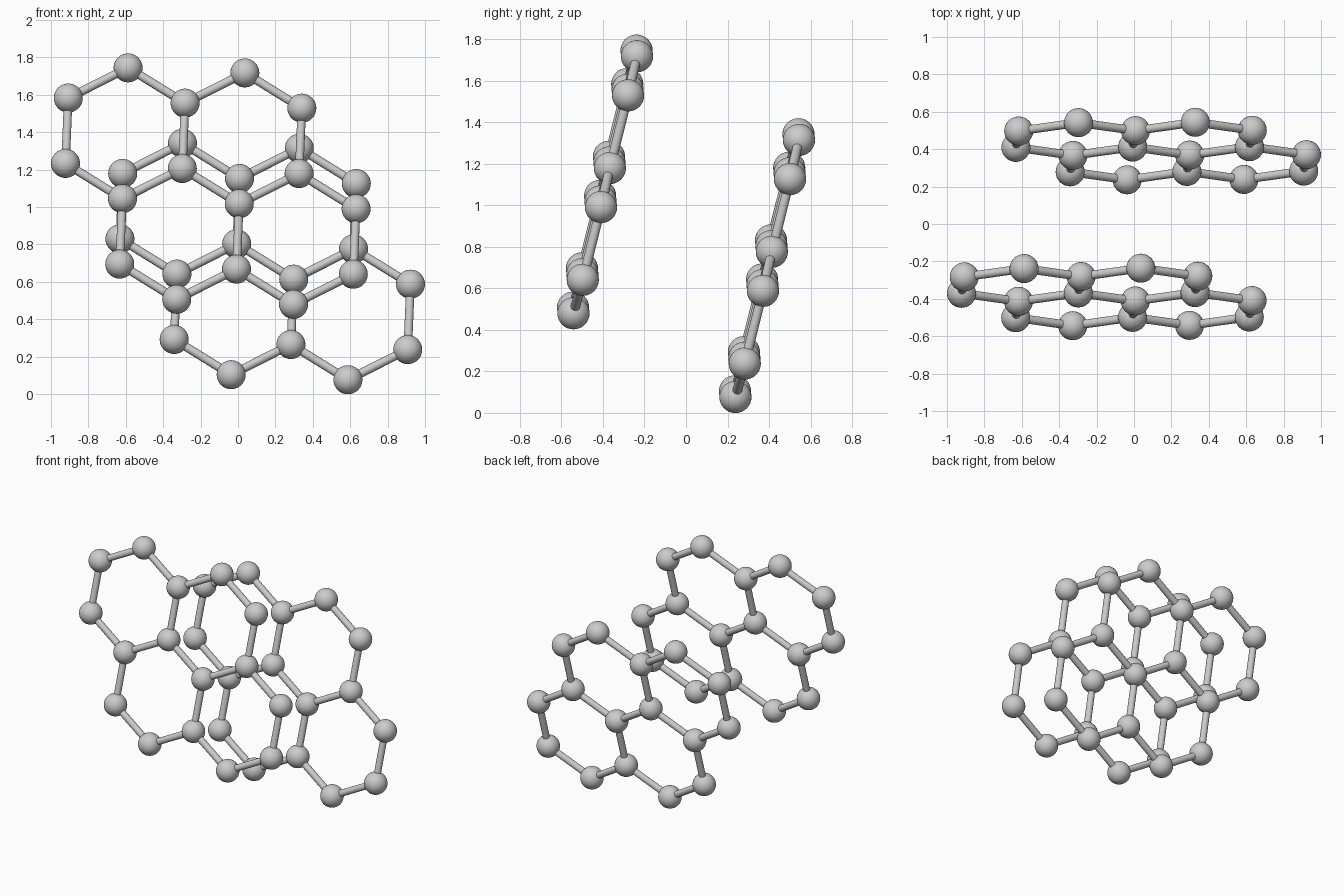
import bpy, bmesh, math
from mathutils import Vector, Matrix

if "Cube" in bpy.data.objects:
    bpy.data.objects.remove(bpy.data.objects["Cube"])

PITCH = 0.625                  # distance between ring centres
BOND = PITCH / math.sqrt(3)    # ring radius = bond length
ATOM_R, BOND_R = 0.0775, 0.023

# Tilted sheet plane: U runs along the rows, V runs up the sheet
normal = Vector((-0.014, 1, -0.25)).normalized()
U = Vector((0.623, 0.002, -0.027))
U = (U - normal * U.dot(normal)).normalized()
V = U.cross(normal)

# Four fused rings arranged as a parallelogram
h = PITCH * math.sqrt(3) / 4
RINGS = [(-0.75 * PITCH, h), (0.25 * PITCH, h), (-0.25 * PITCH, -h), (0.75 * PITCH, -h)]


def sheet_layout():
    """Unique atoms and bonds of the fused rings, in sheet coordinates."""
    atoms, bonds = {}, set()
    for cx, cy in RINGS:
        keys = []
        for k in range(6):
            a = math.radians(30 + 60 * k)
            p = (cx + BOND * math.cos(a), cy + BOND * math.sin(a))
            key = (round(p[0] * 100), round(p[1] * 100))
            key = next((q for q in atoms if abs(q[0] - key[0]) < 3 and abs(q[1] - key[1]) < 3), key)
            atoms.setdefault(key, p)
            keys.append(key)
        for k in range(6):
            bonds.add(tuple(sorted((keys[k], keys[(k + 1) % 6]))))
    return atoms, sorted(bonds)


def make_object(name, bm):
    mesh = bpy.data.meshes.new(name)
    for f in bm.faces:
        f.smooth = True
    bm.to_mesh(mesh)
    bm.free()
    obj = bpy.data.objects.new(name, mesh)
    bpy.context.collection.objects.link(obj)


def build_sheet(name, centre):
    atoms, bonds = sheet_layout()
    pos = {k: Vector(centre) + U * p[0] + V * p[1] for k, p in atoms.items()}

    # Balls
    bm = bmesh.new()
    for p in pos.values():
        bmesh.ops.create_uvsphere(bm, u_segments=32, v_segments=16, radius=ATOM_R,
                                  matrix=Matrix.Translation(p))
    make_object(name + "_atoms", bm)

    # Connecting rods
    bm = bmesh.new()
    for a, b in bonds:
        d = pos[b] - pos[a]
        m = Matrix.Translation((pos[a] + pos[b]) / 2) @ d.to_track_quat('Z', 'Y').to_matrix().to_4x4()
        bmesh.ops.create_cone(bm, segments=16, radius1=BOND_R, radius2=BOND_R,
                              depth=d.length, cap_ends=False, matrix=m)
    make_object(name + "_bonds", bm)


# Two parallel offset sheets
build_sheet("front_sheet", (-0.1455, -0.39, 1.112))
build_sheet("back_sheet", (0.1455, 0.39, 0.709))
